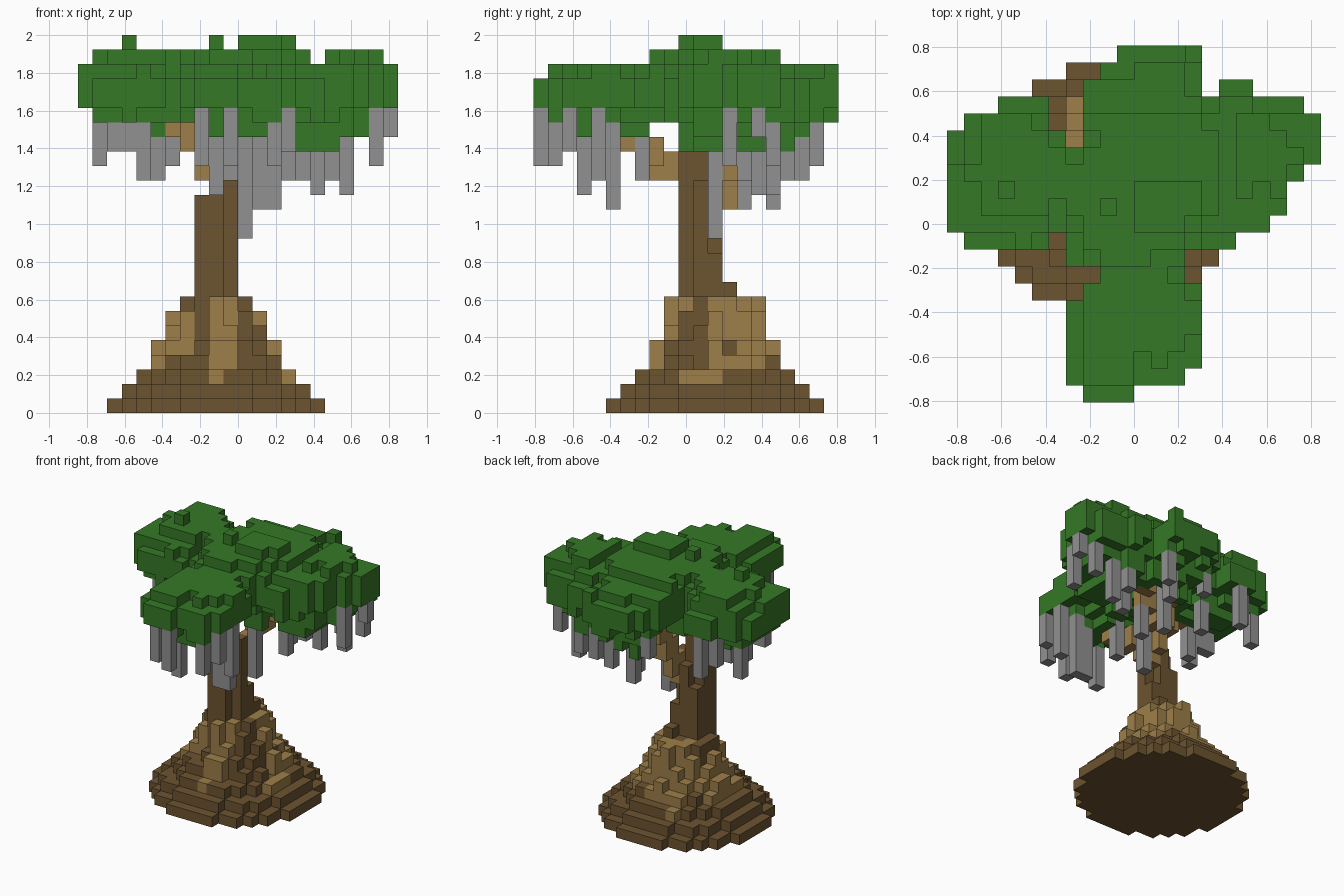
import bpy, bmesh, random
from mathutils import Vector, noise

random.seed(4)
UNIT = 1 / 13                     # edge length of one block

old = bpy.data.objects.get("Cube")
if old:
    bpy.data.objects.remove(old)


def make_material(name, colour):
    mat = bpy.data.materials.new(name)
    mat.use_nodes = True
    mat.diffuse_color = (*colour, 1)
    mat.node_tree.nodes["Principled BSDF"].inputs["Base Color"].default_value = (*colour, 1)
    return mat


MATERIALS = {
    "leaf": make_material("leaf_green", (.036, .19, .02)),
    "dark": make_material("dark_bark", (.15, .088, .03)),
    "tan": make_material("light_bark", (.34, .21, .067)),
    "grey": make_material("moss_grey", (.285, .285, .285)),
}
SLOTS = list(MATERIALS)
blocks = {}                       # (i, j, k) -> (part, colour)


def put(part, colour, i, j, low, high):
    """Stack blocks in one column, keeping any already there."""
    for k in range(low, high):
        blocks.setdefault((i, j, k), (part, colour))


def wobble(i, j, size, offset=0):
    return noise.noise(Vector((i / size + .37, j / size + .21, offset + .5)))


# Trunk: a bundle of columns with uneven tops and a notched front corner
TOPS = {(-3, 0): 15, (-2, 0): 19, (-1, 0): 6, (-1, 1): 16, (-2, 1): 18,
        (-1, 2): 11, (-3, 2): 13}
for i in range(-3, 0):
    for j in range(3):
        put("trunk", "dark", i, j, 0, TOPS.get((i, j), 15))

# Root mound: stepped discs, with rough lighter columns higher up
RADII = [7.5, 6.5, 5.5, 4.6, 4.1, 3.6, 3.1, 2.3]
for i in range(-9, 6):
    for j in range(-5, 10):
        away = Vector((i + 2, j - 2)).length
        height = sum(away <= r for r in RADII)
        # dark ridges run down the front and left, lighter wood between them
        ridge = (i in (-4, -3) and j < 0) or (i >= 0 and j in (0, 1))
        grain = wobble(i, j, 1.7)
        light = height == 3 and grain > .3
        if height > 3:
            light = not ridge and (grain > -.12 or i == -1)
            height += random.choice((0, 0, 1)) if light else random.choice((-1, 0, 0))
            height = min(height, 8)
        put("root_mound", "dark", i, j, 0, min(height, 2))
        put("root_mound", "tan" if light else "dark", i, j, 2, height)
put("root_mound", "dark", -1, 3, 8, 9)


# Branches: block lines from the trunk top to each bough
def branch(start, end):
    a, b = Vector(start), Vector(end)
    steps = int(max(abs(c) for c in b - a)) * 2
    for s in range(steps + 1):
        i, j, k = (round(c) for c in a.lerp(b, s / steps))
        put("branches", "tan", i, j, k, k + 2)


branch((-3, -1, 16), (-1, -4, 18))
branch((-3, 0, 17), (-5, 1, 19))
branch((-1, 2, 13), (-1, 5, 18))
branch((-1, 3, 16), (3, 5, 18))

# Canopy outline: spans of blocks for each row, back to front
ROWS = [
    [(-1, 4)], [(-2, 4)], [(-3, 4), (5, 7)], [(-8, -5), (-3, 10)],
    [(-10, -5), (-3, 11)], [(-11, -4), (-3, 11)], [(-11, 11)], [(-11, 10)],
    [(-11, 9)], [(-11, 9)], [(-11, 8)], [(-10, -5), (-4, 6)], [(-4, 3)],
    [(-2, 3)], [(-3, 4)], [(-4, 4)], [(-4, 4)], [(-4, 4)], [(-4, 4)],
    [(-4, 3)], [(-3, 0)],
]
outline = {(i, 10 - n) for n, spans in enumerate(ROWS)
           for a, b in spans for i in range(a, b)}


def inset(cell):
    """Steps from a canopy cell to the nearest open edge, up to four."""
    i, j = cell
    for d in range(1, 4):
        ring = [(i + d, j), (i - d, j), (i, j + d), (i, j - d)]
        if any(c not in outline for c in ring):
            return d
    return 4


# Canopy: rounded boughs, thick in the middle and thin at the rim
underside = {}
for cell in sorted(outline):
    i, j = cell
    d = inset(cell)
    middle = 22 if j < -2 else 21.7 if j > 6 else 22.5
    middle += wobble(i, j, 2, 3) * 1.6
    half = .4 + .85 * d + wobble(i, j, 1.8, 8) * .8
    limit = 25 if -2 <= j <= 6 else 24
    if i in (-11, 5, 10):
        limit = 24
    if j == -10:
        limit = 23
    top = max(23, min(round(middle + half), limit))
    if 0 <= i < 4 and 0 <= j < 3 and d > 2 or cell in ((-8, 2), (-2, 1)):
        top = 26
    floor = 19
    if i >= 0 and j >= 0:
        floor = 17 if i < 3 and j > 4 else 18
    if j in (-1, -2) or i < -8 or j == -10:
        floor = 20
    low = max(floor, min(round(middle - half), 21))
    if 4 <= i < 9 and j > 0 and d > 1:
        low = min(low, 19 if i > 6 else 18)
    underside[cell] = low
    put("canopy", "leaf", i, j, low, top)

# Hanging moss: column position and lowest level
MOSS = [
    (-1, -10, 17), (-3, -9, 17), (2, -9, 17), (3, -8, 18), (-2, -7, 15), (3, -6, 16),
    (1, -5, 14), (2, -5, 14), (-1, -3, 16), (0, 2, 12),
    (-10, 5, 17), (-9, 0, 18), (-8, 0, 18), (-7, 0, 16), (-6, 1, 16), (-5, 4, 17),
    (-8, 6, 18), (-7, 7, 17),
    (10, 5, 19), (9, 6, 17), (9, 3, 17), (7, 6, 15), (5, 5, 15),
    (4, 4, 16), (6, 7, 16), (2, 4, 14), (1, 6, 14), (2, 8, 16), (3, 9, 17), (-2, 8, 18),
]
for i, j, low in MOSS:
    put("hanging_moss", "grey", i, j, low, underside[i, j])

# Emit only the outside faces of the blocks, one mesh per part
AXES = [Vector(v) for v in ((1, 0, 0), (0, 1, 0), (0, 0, 1))]


def build(part):
    bm = bmesh.new()
    for cell, (owner, colour) in blocks.items():
        if owner != part:
            continue
        centre = Vector(cell) + Vector((.5, 0, .5))
        for n in range(3):
            for sign in (-1, 1):
                out = AXES[n] * sign
                if tuple(int(c) for c in Vector(cell) + out) in blocks:
                    continue
                u, v = AXES[(n + 1) % 3] * sign / 2, AXES[(n + 2) % 3] / 2
                face_mid = centre + out / 2
                corners = (-u - v, u - v, u + v, v - u)
                face = bm.faces.new([bm.verts.new((face_mid + c) * UNIT) for c in corners])
                face.material_index = SLOTS.index(colour)
    bmesh.ops.remove_doubles(bm, verts=bm.verts[:], dist=UNIT / 100)
    mesh = bpy.data.meshes.new(part)
    bm.to_mesh(mesh)
    bm.free()
    for mat in MATERIALS.values():
        mesh.materials.append(mat)
    bpy.context.collection.objects.link(bpy.data.objects.new(part, mesh))


for part in ("trunk", "root_mound", "branches", "canopy", "hanging_moss"):
    build(part)
